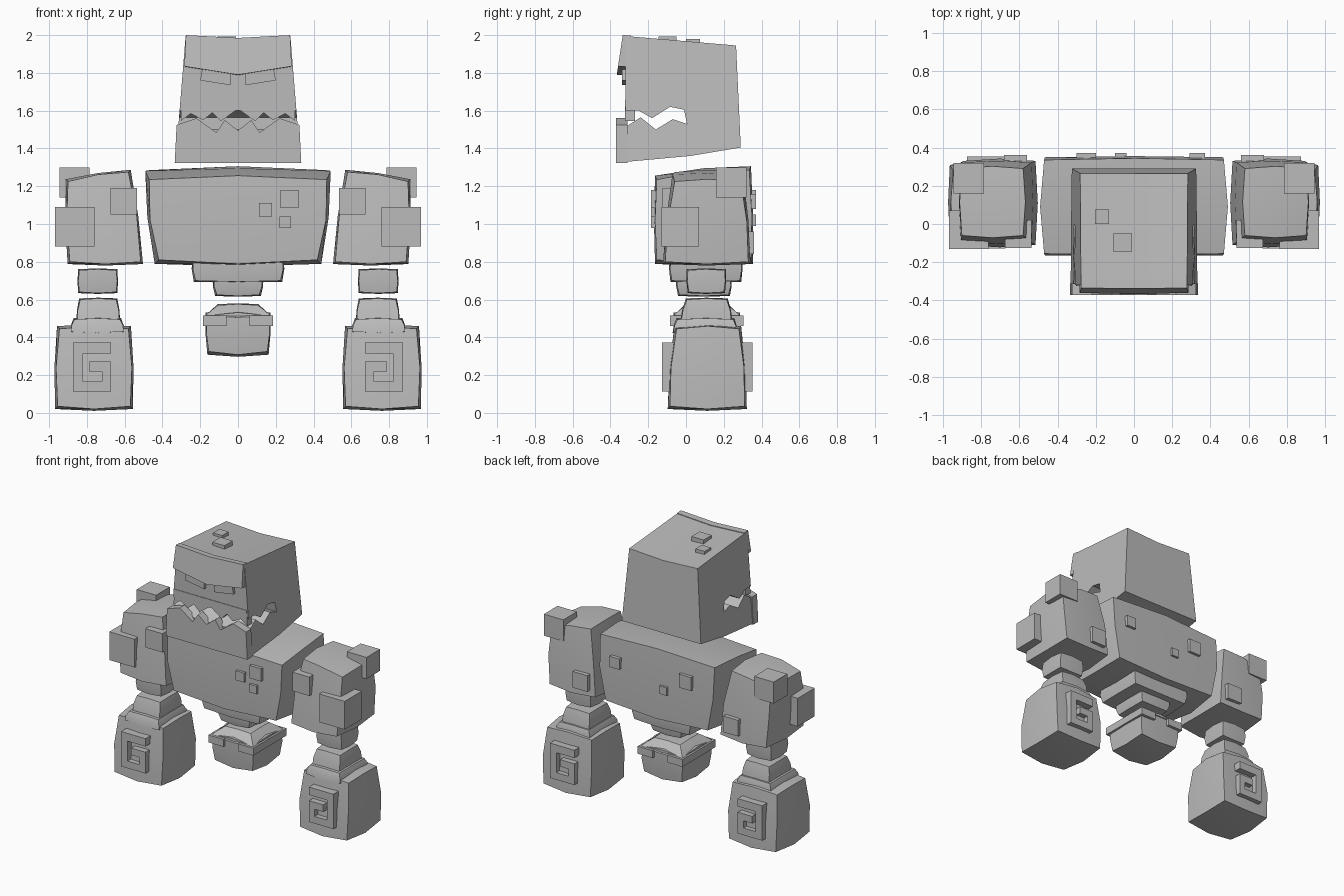
import bpy, bmesh, math

if "Cube" in bpy.data.objects:
    bpy.data.objects.remove(bpy.data.objects["Cube"])

stone = bpy.data.materials.new("grey stone")
stone.diffuse_color = (0.5, 0.5, 0.5, 1)
stone.use_nodes = True
stone.node_tree.nodes["Principled BSDF"].inputs["Base Color"].default_value = stone.diffuse_color


def finish(name, bm):
    bmesh.ops.recalc_face_normals(bm, faces=bm.faces)
    me = bpy.data.meshes.new(name)
    bm.to_mesh(me)
    bm.free()
    me.materials.append(stone)
    ob = bpy.data.objects.new(name, me)
    bpy.context.collection.objects.link(ob)
    return ob


def block(name, low, high, bulge=(0, 0, 0), tilt=(0, 0), side=1):
    """Hewn block: low/high = (x0, x1, y0, y1, z), faces swell outward by bulge."""
    bm = bmesh.new()
    bmesh.ops.create_cube(bm, size=2)
    if any(bulge):
        bmesh.ops.subdivide_edges(bm, edges=bm.edges[:], cuts=1, use_grid_fill=True)
    for v in bm.verts:
        u = tuple(v.co)
        t = (u[2] + 1) / 2
        x0, x1, y0, y1, z = [a + (b - a) * t for a, b in zip(low, high)]
        p = [x0 + (x1 - x0) * (u[0] + 1) / 2, y0 + (y1 - y0) * (u[1] + 1) / 2, z]
        p[2] += t * (tilt[0] * u[0] + tilt[1] * u[1])
        for a in range(3):
            others = sum(abs(u[b]) for b in range(3) if b != a)
            p[a] += u[a] * bulge[a] * (1 - 0.4 * others if others < 1.5 else 0)
        v.co = (p[0] * side, p[1], p[2])
    return finish(name, bm)


def box(name, x0, x1, y0, y1, z0, z1, side=1):
    return block(name, (x0, x1, y0, y1, z0), (x0, x1, y0, y1, z1), side=side)


def loft(name, rings):
    """Solid skinned through matching rings of points, with flat caps."""
    bm = bmesh.new()
    vs = [[bm.verts.new(p) for p in r] for r in rings]
    n = len(rings[0])
    for a, b in zip(vs, vs[1:]):
        for i in range(n):
            j = (i + 1) % n
            bm.faces.new((a[i], a[j], b[j], b[i]))
    bm.faces.new(vs[0])
    bm.faces.new(vs[-1][::-1])
    return finish(name, bm)


def plate(name, pts, y0, y1, side=1):
    return loft(name, [[(x * side, y, z) for x, z in pts] for y in (y0, y1)])


def mirrored(half):
    """Complete a left-to-centre line of points across x = 0."""
    return half + [(-x, z) for x, z in reversed(half[:-1])]


# Torso and waist
block("torso", (-.42, .42, -.155, .345, .81), (-.47, .47, -.155, .335, 1.26),
      (.035, .015, .035), (0, .025))
block("waist", (-.225, .225, -.075, .285, .70), (-.235, .235, -.08, .29, .82), (.015, .012, .01))
block("lower_waist", (-.112, .112, -.035, .225, .625), (-.125, .125, -.045, .235, .72), (.015, .012, .01))

# Raised stones on the chest and back
for x0, x1, z0, z1 in ((.225, .32, 1.085, 1.18), (.11, .18, 1.04, 1.11), (.22, .28, .98, 1.04)):
    box("chest_stone", x0, x1, -.185, -.12, z0, z1)
for x0, x1, z0, z1 in ((.29, .37, 1.08, 1.16), (-.30, -.20, 1.08, 1.18), (-.10, -.04, .99, 1.05)):
    box("back_stone", x0, x1, .30, .37, z0, z1)

# Floating pelvis
block("pelvis", (-.155, .155, -.05, .27, .325), (-.165, .165, -.06, .28, .515), (.012, .012, .028))
block("pelvis_cap", (-.175, .175, -.07, .29, .512), (-.105, .105, 0, .22, .57), (.005, .005, .01))
for s in (-1, 1):
    box("pelvis_rim", .06, .185, -.085, .305, .46, .515, s)

# Spiral relief on the fists
SPIRAL = [(-.672, .373), (-.873, .373), (-.873, .114), (-.672, .114), (-.672, .272),
          (-.79, .272), (-.79, .22), (-.72, .22), (-.72, .167), (-.82, .167),
          (-.82, .315), (-.672, .315)]

# Arms, modelled on the -x side and repeated
for s in (1, -1):
    block("upper_arm", (-.89, -.515, -.11, .33, .80), (-.90, -.58, -.06, .29, 1.25),
          (.02, .02, .02), (.025, 0), s)
    box("arm_outer_stone", -.968, -.76, -.13, .07, .88, 1.09, s)
    box("shoulder_stone", -.945, -.785, .16, .32, 1.14, 1.30, s)
    box("arm_inner_stone", -.675, -.535, -.125, .02, 1.05, 1.19, s)
    box("arm_back_stone", -.68, -.56, .22, .36, .84, .96, s)
    block("forearm", (-.84, -.645, .015, .20, .64), (-.84, -.645, .01, .205, .755),
          (.01, .01, .01), side=s)
    block("wrist", (-.85, -.63, -.025, .24, .49), (-.835, -.645, .005, .215, .60),
          (.01, .01, .01), side=s)
    block("wrist_base", (-.885, -.605, -.065, .265, .43), (-.865, -.625, -.045, .25, .495),
          (.01, .01, .01), side=s)
    block("fist", (-.955, -.57, -.085, .31, .035), (-.945, -.58, -.05, .28, .445),
          (.022, .02, .024), side=s)
    plate("fist_front_spiral", SPIRAL, -.127, -.04, s)
    plate("fist_back_spiral", SPIRAL, .26, .352, s)

# Head: side profile (y, z) with the jagged mouth cut through
HEAD = [(-.32, 1.995), (.265, 1.945), (.29, 1.405), (.02, 1.36), (-.34, 1.327),
        (-.34, 1.50), (-.24, 1.565), (-.16, 1.50), (-.07, 1.555), (.005, 1.53),
        (-.01, 1.605), (-.085, 1.62), (-.18, 1.56), (-.25, 1.60), (-.32, 1.60)]
loft("head", [[(s * (.277 + .055 * (2 - z) / .68), y, z - (.015 if s == 0 and z > 1.9 else 0))
               for y, z in HEAD] for s in (-1, 0, 1)])

# Heavy V-shaped brow
BROW = mirrored([(-.284, 1.835), (-.276, 2.0), (0, 1.985)]) + [(0, 1.79)]
loft("brow", [[(x, -.335 - .15 * (2 - z), z) for x, z in BROW],
              [(x, -.29, z - .003) for x, z in BROW]])

# Eyes tucked under the brow
for s in (-1, 1):
    plate("eye", [(-.20, 1.76), (-.19, 1.82), (-.04, 1.80), (-.04, 1.735)], -.34, -.30, s)

# Jagged lips
UPPER = mirrored([(-.303, 1.545), (-.25, 1.585), (-.185, 1.55), (-.135, 1.59), (-.09, 1.545), (0, 1.61)])
plate("upper_teeth", UPPER + [(.298, 1.66), (-.298, 1.66)], -.324, -.27)
LOWER = mirrored([(-.325, 1.525), (-.22, 1.56), (-.115, 1.485), (-.07, 1.55), (0, 1.495)])
plate("jaw_front", LOWER + [(.335, 1.322), (-.335, 1.322)], -.37, -.31)

# Loose stones on top of the head
box("crown_stone", -.205, -.13, 0, .075, 1.93, 1.98)
box("crown_stone", -.11, -.01, -.145, -.05, 1.94, 1.992)

# Smooth swollen faces, crisp edges
for ob in bpy.data.objects:
    ob.select_set(True)
    bpy.context.view_layer.objects.active = ob
bpy.ops.object.shade_smooth_by_angle(angle=math.radians(30))
